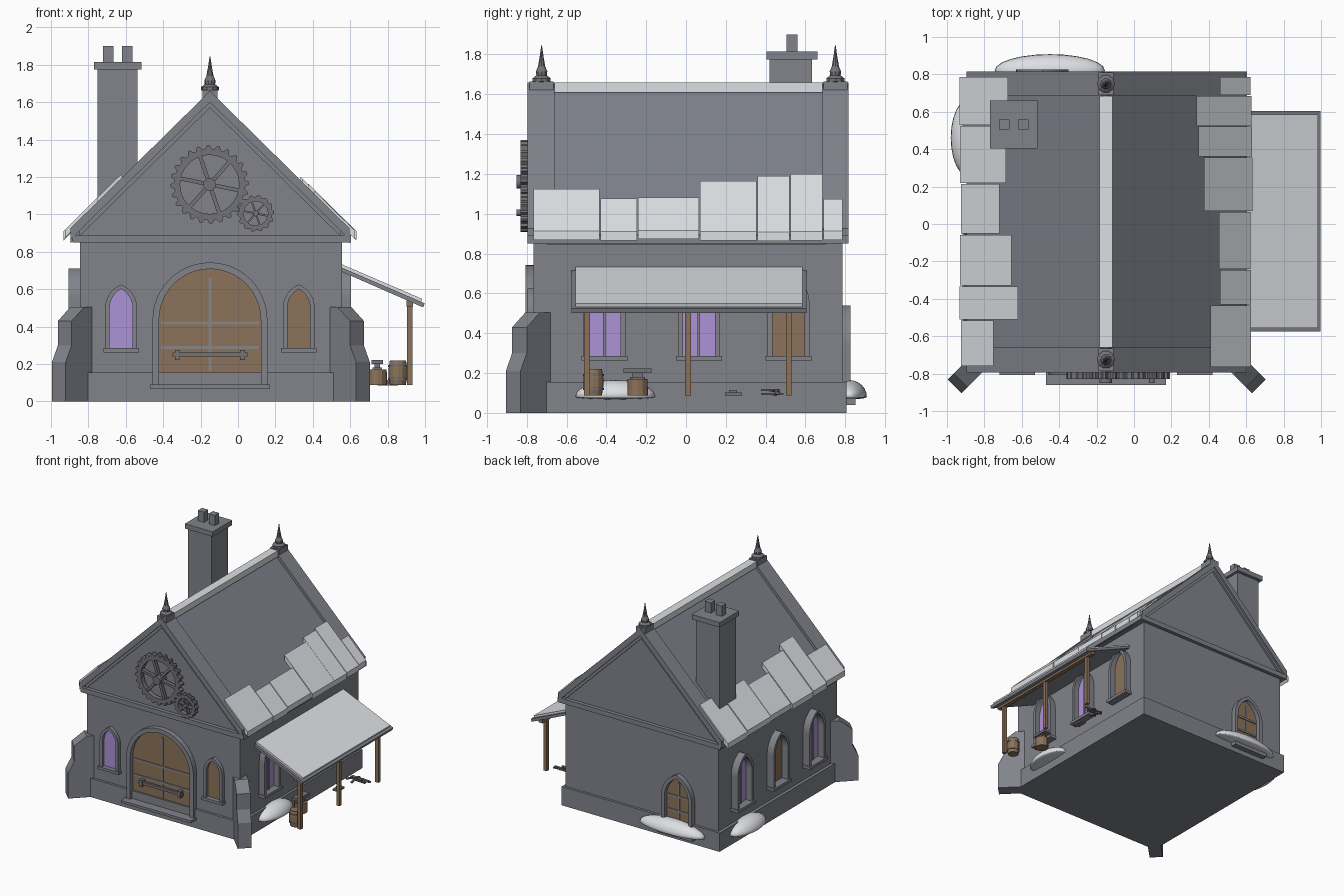
import bpy, bmesh, math, random
from mathutils import Matrix, Vector

random.seed(4)
cube = bpy.data.objects.get("Cube")
if cube:
    bpy.data.objects.remove(cube)


def material(name, rgb):
    m = bpy.data.materials.new(name)
    m.use_nodes = True
    m.diffuse_color = (*rgb, 1)
    m.node_tree.nodes["Principled BSDF"].inputs["Base Color"].default_value = (*rgb, 1)
    return m


STONE = material("stone", (0.22, 0.23, 0.26))
ROOF = material("roof_slate", (0.21, 0.22, 0.26))
METAL = material("dark_metal", (0.17, 0.17, 0.19))
IRON = material("strap_iron", (0.25, 0.24, 0.24))
WOOD = material("wood", (0.26, 0.17, 0.10))
GLASS = material("violet_glass", (0.42, 0.29, 0.68))
SNOW = material("snow", (0.72, 0.74, 0.77))

CX = -0.15       # centre line of the house
PITCH = 0.985    # roof slope


def finish(name, bm, mat, matrix=Matrix()):
    bmesh.ops.recalc_face_normals(bm, faces=bm.faces)
    me = bpy.data.meshes.new(name)
    bm.to_mesh(me)
    bm.free()
    me.materials.append(mat)
    ob = bpy.data.objects.new(name, me)
    ob.matrix_world = matrix
    bpy.context.collection.objects.link(ob)
    return ob


def box(name, x, y, z, mat, turn=0):
    bm = bmesh.new()
    bmesh.ops.create_cube(bm, size=1)
    bmesh.ops.scale(bm, vec=(x[1] - x[0], y[1] - y[0], z[1] - z[0]), verts=bm.verts)
    mid = Vector((sum(x) / 2, sum(y) / 2, sum(z) / 2))
    return finish(name, bm, mat, Matrix.Translation(mid) @ Matrix.Rotation(turn, 4, 'Z'))


def extrude(name, faces, d0, d1, mat, matrix=Matrix()):
    """Flat (u, z) faces, thickened from d0 to d1 outward along local -y."""
    bm = bmesh.new()
    for f in faces:
        bm.faces.new([bm.verts.new((u, -d0, z)) for u, z in f])
    bmesh.ops.remove_doubles(bm, verts=bm.verts, dist=1e-5)
    new = bmesh.ops.extrude_face_region(bm, geom=bm.faces[:])["geom"]
    bmesh.ops.translate(bm, vec=(0, d0 - d1, 0),
                        verts=[v for v in new if isinstance(v, bmesh.types.BMVert)])
    return finish(name, bm, mat, matrix)


def strip(a, b):
    return [[a[i], a[i + 1], b[i + 1], b[i]] for i in range(len(a) - 1)]


def lathe(name, profile, x, y, mat, sides=10):
    bm = bmesh.new()
    rings = [[bm.verts.new((r * math.cos(math.tau * i / sides), r * math.sin(math.tau * i / sides), z))
              for i in range(sides)] for r, z in profile]
    for a, b in zip(rings, rings[1:]):
        for i in range(sides):
            j = (i + 1) % sides
            bm.faces.new((a[i], a[j], b[j], b[i]))
    bm.faces.new(rings[0])
    bm.faces.new(rings[-1])
    return finish(name, bm, mat, Matrix.Translation((x, y, 0)))


def arch(w, z0, spring, top, n=8):
    """Arch outline; pointed when it rises more than its half width."""
    h = top - spring
    r = (w * w + h * h) / (2 * w)
    end = math.atan2(h, r - w) if r > w else math.pi / 2
    half = [(w - r + r * math.cos(end * i / n), spring + r * math.sin(end * i / n)) for i in range(n)]
    right = [(w, z0)] + half
    return right + [(0, top)] + [(-u, z) for u, z in reversed(right)]


def wall_spot(side, along):
    """Frame on a wall: u runs along it, local -y points outward."""
    turn, x, y = {"front": (0, along, -0.765), "right": (90, 0.555, along),
                  "back": (180, along, 0.785), "left": (-90, -0.845, along)}[side]
    return Matrix.Translation((x, y, 0)) @ Matrix.Rotation(math.radians(turn), 4, 'Z')


def rect(u0, u1, z0, z1):
    return [[(u0, z0), (u1, z0), (u1, z1), (u0, z1)]]


# Walls, plinth, cornice and gables
box("plinth", (-0.87, 0.575), (-0.785, 0.805), (0, 0.155), STONE)
box("walls", (-0.845, 0.555), (-0.765, 0.785), (0.1, 0.87), STONE)
box("cornice", (-0.885, 0.605), (-0.795, 0.815), (0.85, 0.89), STONE)
extrude("gable", [[(CX - 0.73, 0.88), (CX + 0.73, 0.88), (CX, 1.6)]], -0.785, 0.765, STONE)


def slope(name, s, a, b, top, thick, y0, y1, mat):
    pts = [(CX + s * a, top - PITCH * a), (CX + s * b, top - PITCH * b),
           (CX + s * b, top - thick - PITCH * b), (CX + s * a, top - thick - PITCH * a)]
    return extrude(name, [pts], -y1, -y0, mat)


# Roof slopes, raised verges and gable trim
for s, side in ((1, "left"), (-1, "right")):
    slope("roof_" + side, s, 0, 0.745, 1.63, 0.05, -0.70, 0.70, ROOF)
    for y0, y1, end in ((-0.795, -0.66, "front"), (0.685, 0.815, "back")):
        slope(f"verge_{end}_{side}", s, 0, 0.745, 1.66, 0.06, y0, y1, STONE)
    for y0, y1, end in ((-0.78, -0.76, "front"), (0.78, 0.80, "back")):
        slope(f"gable_trim_{end}_{side}", s, 0, 0.70, 1.61, 0.04, y0, y1, STONE)
box("ridge_snow", (-0.185, -0.115), (-0.66, 0.685), (1.61, 1.66), SNOW)

# Snow slabs along the eaves: start, end and upper reach of each
left_snow = [(-0.765, -0.435, 0.56), (-0.43, -0.245, 0.61), (-0.24, 0.065, 0.605), (0.07, 0.355, 0.525),
             (0.36, 0.52, 0.495), (0.525, 0.685, 0.485), (0.69, 0.785, 0.61)]
right_snow = [(-0.76, -0.515, 0.60), (-0.51, -0.335, 0.47), (-0.33, -0.06, 0.505), (-0.05, 0.215, 0.57),
              (0.22, 0.525, 0.535), (0.53, 0.785, 0.525)]
for s, rows in ((1, left_snow), (-1, right_snow)):
    for y0, y1, reach in rows:
        slope("eave_snow", s, reach, 0.778 + random.uniform(-0.006, 0.006),
              1.675 + random.uniform(0, 0.008), 0.045, y0, y1, SNOW)

# Ridge finials
for y in (-0.725, 0.75):
    box("finial_block", (-0.19, -0.11), (y - 0.06, y + 0.06), (1.6, 1.665), STONE)
    lathe("finial", [(0.03, 1.63), (0.03, 1.655), (0.048, 1.665), (0.048, 1.68), (0.028, 1.695),
                     (0.03, 1.715), (0.019, 1.74), (0.01, 1.79), (0.002, 1.845)], CX, y, METAL)

# Chimney
box("chimney_stack", (-0.75, -0.537), (0.42, 0.633), (0.9, 1.78), STONE)
box("chimney_cap", (-0.77, -0.515), (0.405, 0.66), (1.775, 1.815), STONE)
for x in (-0.693, -0.593):
    box("chimney_pot", (x - 0.028, x + 0.028), (0.505, 0.56), (1.81, 1.90), STONE)

# Diagonal corner buttresses
profile = [(-0.12, 0), (0.16, 0), (0.16, 0.21), (0.115, 0.30), (0.115, 0.43), (0.02, 0.505), (-0.12, 0.505)]
for x, turn in ((-0.845, -135), (0.555, -45)):
    at = Matrix.Translation((x, -0.755, 0)) @ Matrix.Rotation(math.radians(turn), 4, 'Z')
    extrude("buttress", [profile], -0.052, 0.052, STONE, at)


# Arched windows
def window(side, along, w, top, spring, depth, pane, mullion=False):
    at = wall_spot(side, along)
    rim = 0.024
    inner = arch(w - rim, 0.28, spring, top - rim)
    extrude("window_surround", strip(arch(w, 0.28, spring, top), inner), -0.02, depth, STONE, at)
    extrude("window_pane", [inner], -0.01, 0.005, pane, at)
    extrude("window_sill", rect(-w - 0.01, w + 0.01, 0.262, 0.285), -0.02, depth + 0.012, STONE, at)
    if mullion:
        extrude("window_mullion", rect(-0.006, 0.006, 0.28, top - rim), 0, 0.015, STONE, at)


window("front", -0.625, 0.085, 0.625, 0.50, 0.03, GLASS)
window("front", 0.325, 0.085, 0.625, 0.50, 0.03, WOOD)
for along, pane in ((-0.41, GLASS), (0.065, GLASS), (0.515, WOOD)):
    window("right", along, 0.105, 0.71, 0.55, 0.05, pane, pane == GLASS)
for along, pane in ((-0.43, GLASS), (0.04, WOOD), (0.51, GLASS)):
    window("left", along, 0.105, 0.71, 0.55, 0.06, pane, pane == GLASS)


# Arched doors with iron straps
def door(name, side, along, w, rim, z0, spring, top, straps):
    at = wall_spot(side, along)
    inner = arch(w - rim, z0, spring, top - rim, 12)
    extrude(name + "_surround", strip(arch(w, z0, spring, top, 12), inner), -0.02, 0.042, STONE, at)
    extrude(name, [arch(w - rim, 0.155, spring, top - rim, 12)], -0.01, 0.006, WOOD, at)
    for z in straps:
        extrude(name + "_strap", rect(rim + 0.01 - w, w - rim - 0.01, z, z + 0.016), 0, 0.014, IRON, at)
    extrude(name + "_seam", rect(-0.007, 0.007, 0.16, top - rim - 0.045), 0, 0.012, IRON, at)
    return at


front = door("front_door", "front", CX, 0.307, 0.035, 0.085, 0.436, 0.743, (0.28, 0.41))
extrude("door_bar", rect(-0.20, 0.20, 0.24, 0.262), 0.02, 0.04, METAL, front)
for u in (-0.175, 0.175):
    extrude("bar_bracket", rect(u - 0.013, u + 0.013, 0.222, 0.275), 0, 0.045, METAL, front)
box("front_step", (-0.47, 0.17), (-0.86, -0.76), (0.07, 0.09), STONE)
door("back_door", "back", -0.49, 0.14, 0.03, 0.08, 0.34, 0.54, (0.22, 0.34))
box("back_step", (-0.65, -0.33), (0.78, 0.85), (0.04, 0.08), STONE)


# Gear ornaments on the front gable
def gear(x, z, r, rim, teeth, spokes):
    at = Matrix.Translation((x, -0.765, z))

    def ring(rad):
        n = teeth * 4
        return [(rad(i) * math.cos(math.tau * i / n), rad(i) * math.sin(math.tau * i / n)) for i in range(n + 1)]

    extrude("gear_rim", strip(ring(lambda i: r if i % 4 < 2 else r * 0.9), ring(lambda i: rim)),
            0.025, 0.065, METAL, at)
    extrude("gear_hub", [ring(lambda i: r * 0.16)[:-1]], 0, 0.085, METAL, at)
    for k in range(spokes):
        extrude("gear_spoke", rect(0, (r + rim) / 2 - 0.01, -r * 0.05, r * 0.05), 0.03, 0.058, METAL,
                at @ Matrix.Rotation(math.tau * k / spokes + 0.2, 4, 'Y'))


gear(-0.152, 1.16, 0.21, 0.157, 24, 6)
gear(0.095, 1.005, 0.098, 0.065, 14, 6)

# Lean-to shelter
def lean(name, x0, x1, top, thick, y0, y1, mat):
    z = lambda x: top - 0.43 * (x - 0.555)
    extrude(name, [[(x0, z(x0)), (x1, z(x1)), (x1 - 0.008, z(x1) - thick), (x0, z(x0) - thick)]], -y1, -y0, mat)


lean("shelter_roof", 0.545, 0.998, 0.715, 0.022, -0.575, 0.605, STONE)
lean("shelter_snow", 0.545, 0.985, 0.733, 0.02, -0.555, 0.585, SNOW)
box("shelter_beam", (0.90, 0.936), (-0.56, 0.59), (0.508, 0.54), WOOD)
for y in (-0.497, 0.01, 0.517):
    box("shelter_post", (0.904, 0.932), (y - 0.014, y + 0.014), (0.088, 0.52), WOOD)

# Barrel, anvil on a block, and scrap under the shelter
lathe("barrel", [(0.042, 0.088), (0.05, 0.13), (0.05, 0.175), (0.043, 0.22)], 0.855, -0.465, WOOD, 12)
for z in (0.115, 0.185):
    lathe("barrel_hoop", [(0.052, z), (0.052, z + 0.01)], 0.855, -0.465, METAL, 12)
lathe("anvil_block", [(0.052, 0.088), (0.05, 0.17)], 0.745, -0.243, WOOD, 12)
box("anvil_foot", (0.72, 0.77), (-0.28, -0.205), (0.168, 0.18), METAL)
box("anvil_waist", (0.73, 0.76), (-0.27, -0.215), (0.178, 0.202), METAL)
box("anvil_top", (0.715, 0.775), (-0.313, -0.172), (0.2, 0.222), METAL)
box("ingot", (0.73, 0.78), (0.195, 0.28), (0.088, 0.102), METAL)
box("ingot", (0.74, 0.77), (0.215, 0.255), (0.1, 0.116), METAL)
for i in range(7):
    x, y, z = 0.79 + random.uniform(-0.05, 0.05), 0.435 + random.uniform(-0.03, 0.03), 0.085 + 0.004 * i
    box("scrap_bar", (x - 0.008, x + 0.008), (y - 0.055, y + 0.055), (z, z + 0.01), METAL, random.uniform(0, 3))

# Snow drifts: half domes against the walls
for x, y, rx, ry in ((-0.45, 0.82, 0.295, 0.088), (-0.88, 0.46, 0.10, 0.21), (0.58, -0.355, 0.10, 0.20)):
    bm = bmesh.new()
    bmesh.ops.create_uvsphere(bm, u_segments=24, v_segments=12, radius=1)
    for v in bm.verts:
        v.co = (v.co.x * rx, v.co.y * ry, v.co.z * (0.085 if v.co.z > 0 else 0.012))
    drift = finish("snow_drift", bm, SNOW, Matrix.Translation((x, y, 0.08)))
    for p in drift.data.polygons:
        p.use_smooth = True
